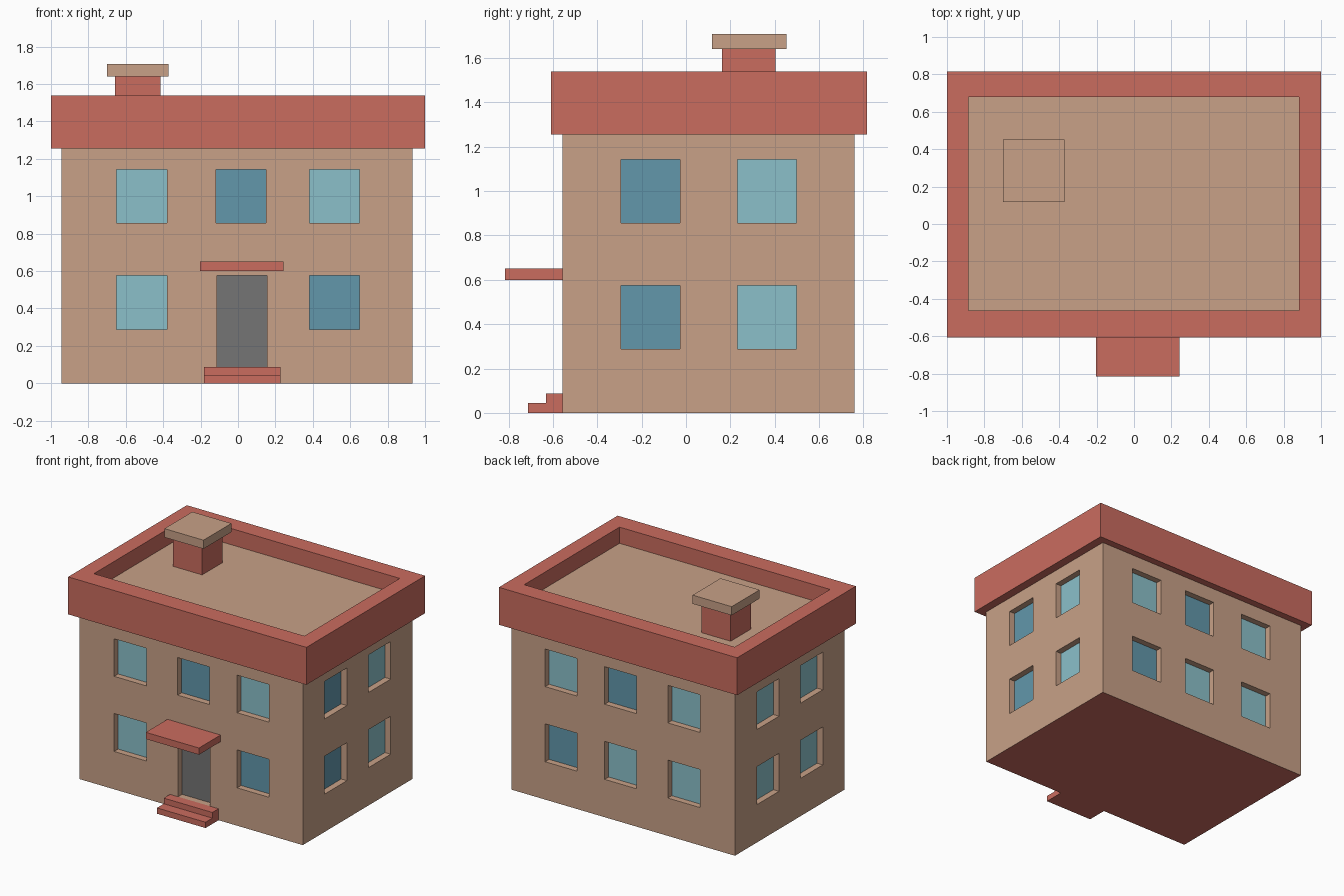
import bpy, bmesh
from mathutils import Vector

if "Cube" in bpy.data.objects:
    bpy.data.objects.remove(bpy.data.objects["Cube"])


def material(name, r, g, b):
    def lin(c):
        c /= 255
        return c / 12.92 if c <= 0.04045 else ((c + 0.055) / 1.055) ** 2.4
    m = bpy.data.materials.new(name)
    m.diffuse_color = (lin(r), lin(g), lin(b), 1)
    m.use_nodes = True
    m.node_tree.nodes["Principled BSDF"].inputs["Base Color"].default_value = m.diffuse_color
    return m


MATS = [material("tan", 200, 161, 135), material("red", 202, 108, 95),
        material("light_glass", 139, 192, 202), material("dark_glass", 98, 151, 171),
        material("door_grey", 117, 117, 117)]
TAN, RED, LIGHT, DARK, GREY = range(5)


def box(name, lo, hi, mat, openings=(), bottom=None):
    """Box with recessed openings: (axis, side, (u0, u1), (v0, v1), depth, material)."""
    lo, hi = Vector(lo), Vector(hi)
    bm = bmesh.new()
    bmesh.ops.create_cube(bm, size=1)
    for v in bm.verts:
        v.co = (lo + hi) / 2 + Vector(v.co[i] * (hi[i] - lo[i]) for i in range(3))
    bm.normal_update()
    for f in bm.faces:
        f.material_index = bottom if bottom is not None and f.normal.z < -0.5 else mat
    for axis, side, us, vs, depth, fill in openings:
        normal = Vector([side if i == axis else 0 for i in range(3)])
        plane = (hi if side > 0 else lo)[axis]
        u, w = [i for i in range(3) if i != axis]

        def on_wall(f):
            return f.normal.dot(normal) > 0.9 and abs(f.calc_center_median()[axis] - plane) < 1e-4

        # cut only this wall along the edges of the opening
        for i, cuts in ((u, us), (w, vs)):
            for c in cuts:
                wall = [f for f in bm.faces if on_wall(f)]
                geom = set(wall)
                for f in wall:
                    geom.update(f.edges, f.verts)
                bmesh.ops.bisect_plane(bm, geom=list(geom), dist=1e-5,
                                       plane_co=[c if k == i else 0 for k in range(3)],
                                       plane_no=[1 if k == i else 0 for k in range(3)])
                bm.normal_update()
        inside = []
        for f in bm.faces:
            c = f.calc_center_median()
            if on_wall(f) and us[0] < c[u] < us[1] and vs[0] < c[w] < vs[1]:
                inside.append(f)
        if len(inside) > 1:
            inside = bmesh.ops.dissolve_faces(bm, faces=inside)["region"]
        for f in bmesh.ops.extrude_discrete_faces(bm, faces=inside)["faces"]:
            f.material_index = fill
            for v in f.verts:
                v.co -= normal * depth
        bm.normal_update()
    bmesh.ops.recalc_face_normals(bm, faces=bm.faces[:])
    me = bpy.data.meshes.new(name)
    bm.to_mesh(me)
    bm.free()
    for m in MATS:
        me.materials.append(m)
    ob = bpy.data.objects.new(name, me)
    bpy.context.collection.objects.link(ob)
    return ob


# window columns and floors
COLS = [(-0.65, -0.38), (-0.117, 0.15), (0.382, 0.65)]
SIDE = [(-0.293, -0.027), (0.232, 0.498)]
LOW, UP = (0.287, 0.575), (0.857, 1.142)
D = 0.048

wins = [(1, -1, (-0.113, 0.155), (0.087, 0.575), D, GREY)]  # door
front = {UP: (LIGHT, DARK, LIGHT), LOW: (LIGHT, None, DARK)}
back = {UP: (LIGHT, DARK, LIGHT), LOW: (LIGHT, LIGHT, DARK)}
for side, table in ((-1, front), (1, back)):
    for zs, colours in table.items():
        wins += [(1, side, xs, zs, D, c) for xs, c in zip(COLS, colours) if c is not None]
for side, colours in ((1, (DARK, LIGHT)), (-1, (LIGHT, LIGHT))):
    for zs in (LOW, UP):
        wins += [(0, side, ys, zs, D, c) for ys, c in zip(SIDE, colours)]

# walls with windows and door
box("walls", (-0.943, -0.556, 0), (0.933, 0.76, 1.254), TAN, wins, bottom=RED)

# parapet roof with sunken floor
box("roof", (-1, -0.608, 1.254), (1, 0.815, 1.538), RED,
    [(2, 1, (-0.885, 0.882), (-0.463, 0.68), 0.123, TAN)])

# chimney
box("chimney_shaft", (-0.658, 0.163, 1.415), (-0.415, 0.404, 1.641), RED)
box("chimney_cap", (-0.70, 0.118, 1.641), (-0.372, 0.452, 1.707), TAN)

# entrance canopy and steps
box("canopy", (-0.203, -0.815, 0.60), (0.243, -0.556, 0.651), RED)
box("lower_step", (-0.182, -0.712, 0), (0.226, -0.556, 0.044), RED)
box("upper_step", (-0.182, -0.63, 0.044), (0.226, -0.556, 0.087), RED)
